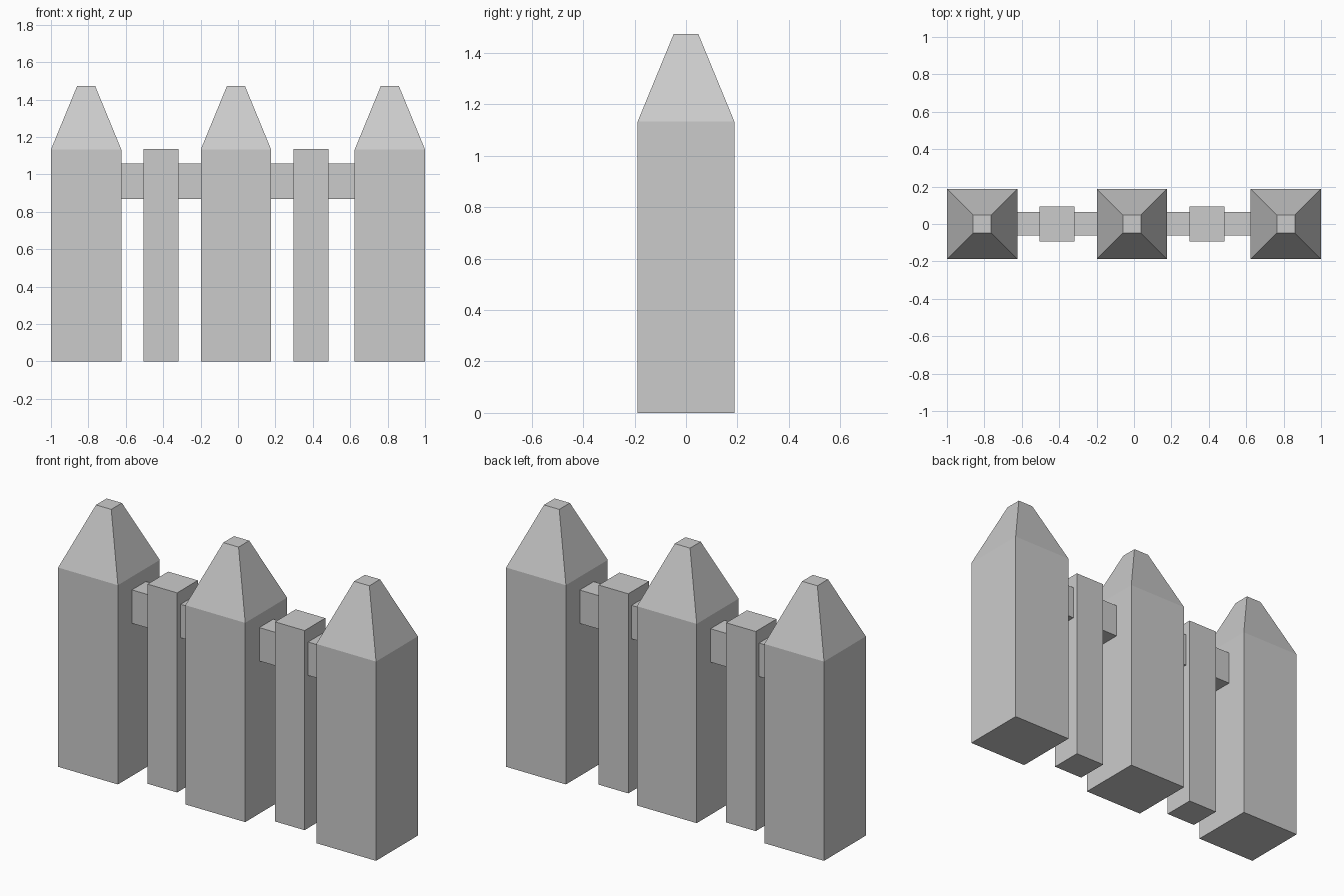
import bpy, bmesh

if "Cube" in bpy.data.objects:
    bpy.data.objects.remove(bpy.data.objects["Cube"])


def loft_square(name, x, sections):
    """Square column at x, from (half width, height) sections."""
    bm = bmesh.new()
    rings = [[bm.verts.new((x + sx * h, sy * h, z))
              for sx, sy in ((-1, -1), (1, -1), (1, 1), (-1, 1))]
             for h, z in sections]
    bm.faces.new(rings[0][::-1])
    bm.faces.new(rings[-1])
    for low, high in zip(rings, rings[1:]):
        for i in range(4):
            j = (i + 1) % 4
            bm.faces.new((low[i], low[j], high[j], high[i]))
    mesh = bpy.data.meshes.new(name)
    bm.to_mesh(mesh)
    bm.free()
    obj = bpy.data.objects.new(name, mesh)
    bpy.context.collection.objects.link(obj)
    return obj


# Large posts with tapered, blunt tips
for side, x in (("left", -0.812), ("middle", -0.011), ("right", 0.812)):
    loft_square(f"{side}_post", x, [(0.188, 0), (0.188, 1.133), (0.048, 1.473)])

# Slim square pickets between the posts
for side, x in (("left", -0.411), ("right", 0.391)):
    loft_square(f"{side}_picket", x, [(0.093, 0), (0.093, 1.135)])

# Horizontal rail joining everything, ends buried in the outer posts
bpy.ops.mesh.primitive_cube_add(size=1, location=(0, 0.001, 0.963))
rail = bpy.context.object
rail.name = "rail"
rail.scale = (1.4, 0.125, 0.19)
